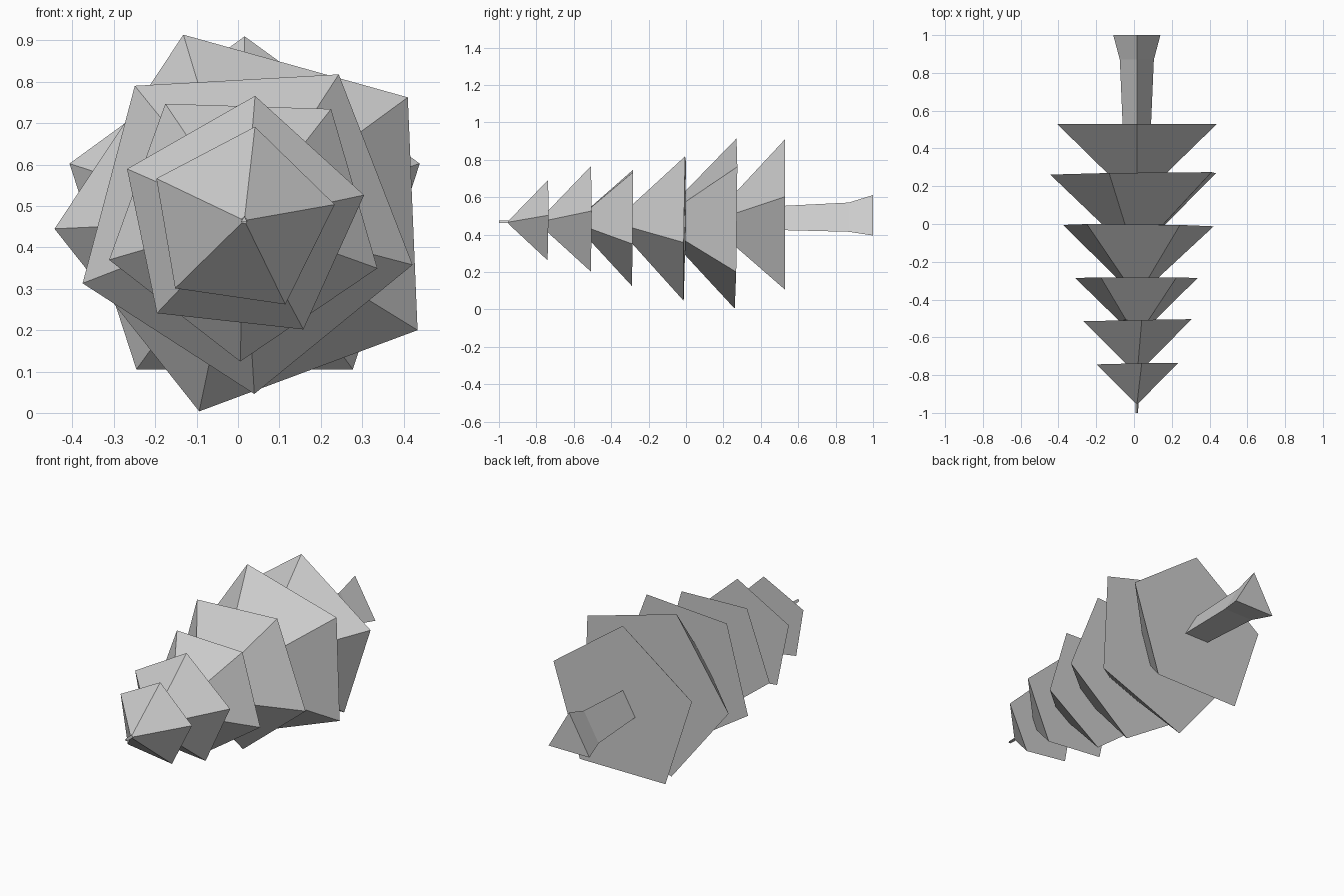
import bpy, bmesh
from math import cos, sin, radians

if "Cube" in bpy.data.objects:
    bpy.data.objects.remove(bpy.data.objects["Cube"])


def loft(name, rings):
    """Closed flat-shaded solid skinned through rings of points."""
    bm = bmesh.new()
    loops = [[bm.verts.new(p) for p in ring] for ring in rings]
    n = len(loops[0])
    for a, b in zip(loops, loops[1:]):
        for i in range(n):
            j = (i + 1) % n
            bm.faces.new((a[i], a[j], b[j], b[i]))
    bm.faces.new(loops[0])
    bm.faces.new(loops[-1])
    bmesh.ops.recalc_face_normals(bm, faces=bm.faces)
    mesh = bpy.data.meshes.new(name)
    bm.to_mesh(mesh)
    bm.free()
    obj = bpy.data.objects.new(name, mesh)
    bpy.context.collection.objects.link(obj)


def ring(sides, y, r, turn=90, cx=0.015, cz=0.467, tilt=(0, 0)):
    """Regular polygon facing along y, slightly tilted."""
    pts = []
    for i in range(sides):
        a = radians(turn + 360 * i / sides)
        dx, dz = r * cos(a), r * sin(a)
        pts.append((cx + dx, y + tilt[0] * dx + tilt[1] * dz, cz + dz))
    return pts


# Triangular trunk running the whole length, flared at the foot
loft("trunk", [ring(3, y, r) for y, r in
               ((-1, 0.008), (-0.93, 0.010), (0.53, 0.087), (0.87, 0.104), (1, 0.144))])

# Pentagonal foliage tiers: narrow y, wide y, narrow r, wide r, turn, centre x, tilt
tiers = [
    (-0.95, -0.74, 0.008, 0.229, 81.7, 0.008, (0.02, 0.01)),
    (-0.745, -0.51, 0.055, 0.303, 83.7, 0.008, (0.02, 0.005)),
    (-0.51, -0.285, 0.100, 0.341, 52.2, 0.016, (0, 0.01)),
    (-0.285, -0.007, 0.115, 0.420, 57.2, 0.016, (-0.01, 0.012)),
    (-0.005, 0.267, 0.178, 0.479, 110.4, 0.035, (0.011, 0.011)),
    (0.265, 0.53, 0.160, 0.445, 90, 0.016, (0, 0)),
]
for k, (y0, y1, r0, r1, turn, cx, tilt) in enumerate(tiers, 1):
    loft(f"foliage_tier_{k}", [
        ring(5, y0, r0, turn, 0.015, 0.465, tilt),
        ring(5, y1, r1, turn, cx, 0.465, tilt)])
